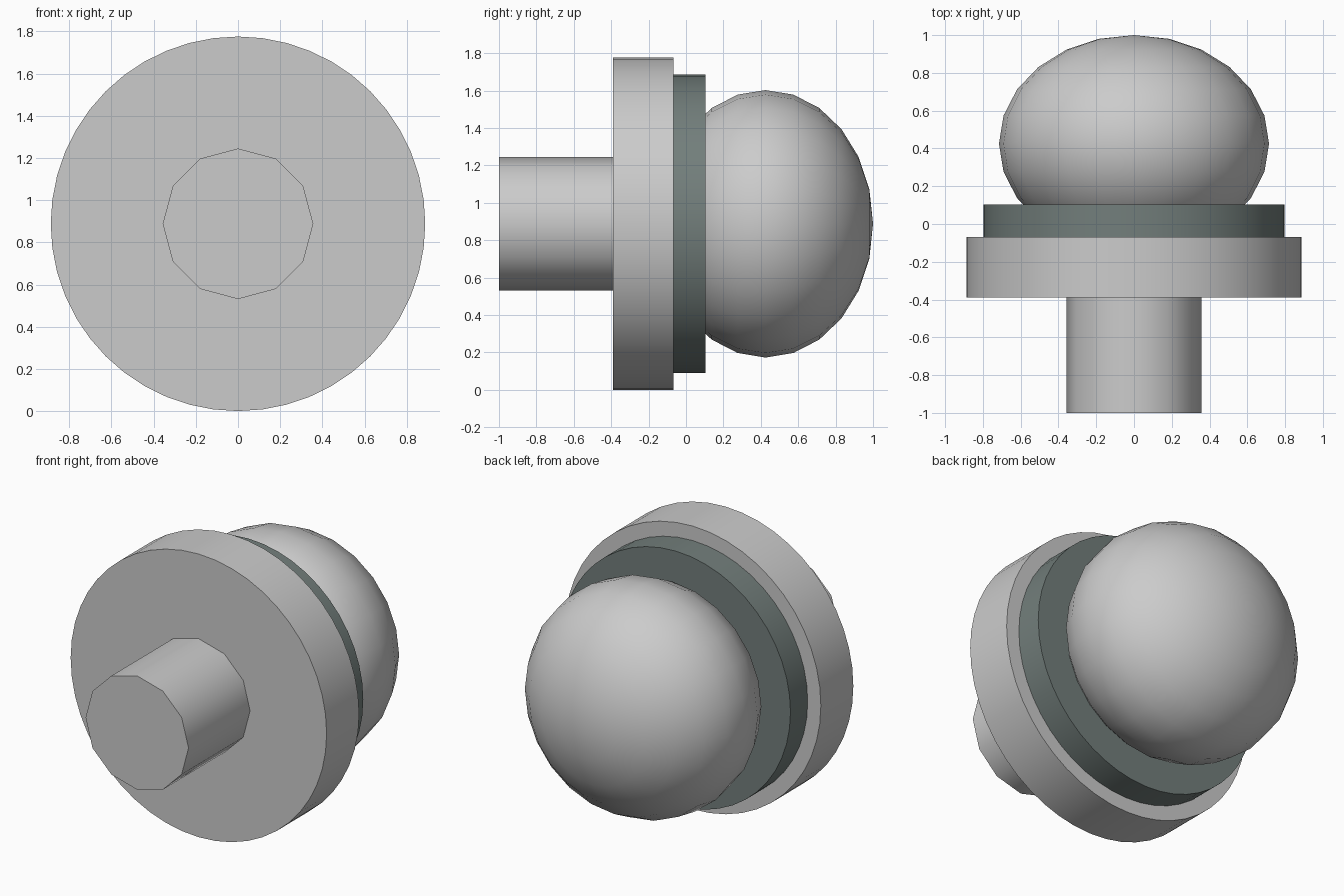
import bpy
from math import radians

if "Cube" in bpy.data.objects:
    bpy.data.objects.remove(bpy.data.objects["Cube"])

CZ = 0.888  # height of the shared axis, which runs along y


def finish(name, material=None):
    obj = bpy.context.object
    obj.name = name
    bpy.ops.object.transform_apply(location=False, rotation=True, scale=True)
    bpy.ops.object.shade_smooth_by_angle(angle=radians(40))
    if material:
        obj.data.materials.append(material)
    return obj


def disc(name, radius, y0, y1, sides, material=None):
    bpy.ops.mesh.primitive_cylinder_add(
        vertices=sides, radius=radius, depth=y1 - y0,
        location=(0, (y0 + y1) / 2, CZ), rotation=(radians(90), 0, 0))
    return finish(name, material)


dark = bpy.data.materials.new("dark_rubber")
dark.diffuse_color = (0.17, 0.21, 0.20, 1)
dark.use_nodes = True
dark.node_tree.nodes["Principled BSDF"].inputs["Base Color"].default_value = dark.diffuse_color

# Stem, flange and dark gasket stacked along y
disc("stem", 0.357, -1.0, -0.39, 12)
disc("flange", 0.888, -0.39, -0.068, 48)
disc("gasket", 0.797, -0.068, 0.103, 48, dark)

# Flattened dome seated in the gasket
bpy.ops.mesh.primitive_uv_sphere_add(
    segments=24, ring_count=12, radius=1,
    location=(0, 0.425, CZ), rotation=(radians(90), 0, 0))
bpy.context.object.scale = (0.715, 0.715, 0.575)
finish("dome")
